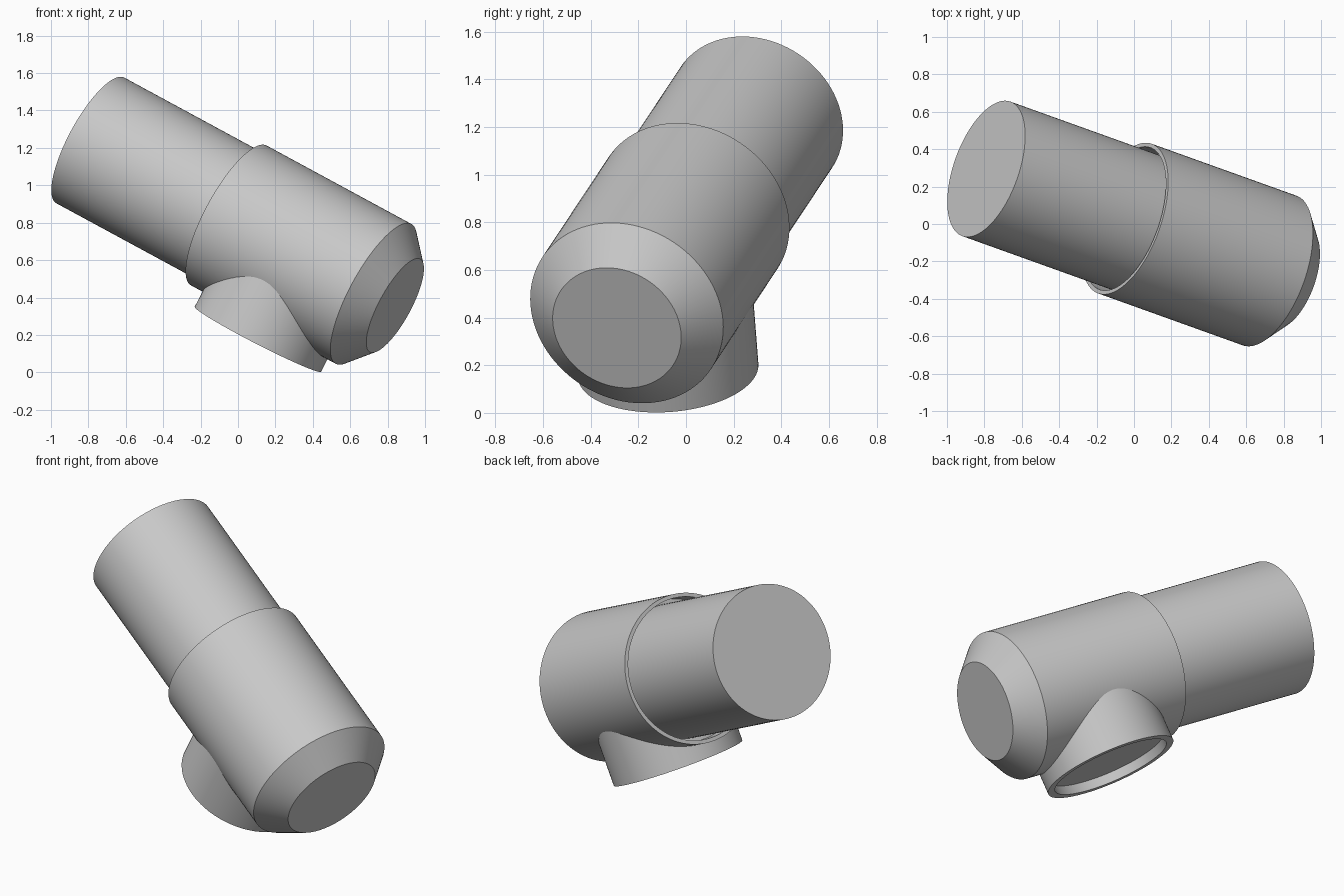
import bpy, bmesh, math
from mathutils import Vector, Matrix

cube = bpy.data.objects.get("Cube")
if cube:
    bpy.data.objects.remove(cube, do_unlink=True)

GREY = (0.58, 0.58, 0.58, 1.0)
grey = bpy.data.materials.new("plain grey")
grey.use_nodes = True
grey.diffuse_color = GREY
grey.node_tree.nodes["Principled BSDF"].inputs["Base Color"].default_value = GREY

# Main axis runs from the tapered cap up to the far pipe end
cap_centre = Vector((0.84, -0.29, 0.357))
pipe_end = Vector((-0.79, 0.295, 1.24))
length = (pipe_end - cap_centre).length
axis = (pipe_end - cap_centre).normalized()

# Branch axis is square to the main axis
branch = Vector((-0.456, 0.069, -0.887))
branch = (branch - axis * branch.dot(axis)).normalized()
branch_origin = cap_centre + axis * 0.598


def turned(name, profile, origin, direction, sides=96):
    """Spin a (radius, distance) profile about an axis."""
    bm = bmesh.new()
    verts = [bm.verts.new((r, 0, d)) for r, d in profile]
    edges = [bm.edges.new(pair) for pair in zip(verts, verts[1:])]
    bmesh.ops.spin(bm, geom=verts + edges, cent=(0, 0, 0), axis=(0, 0, 1),
                   angle=2 * math.pi, steps=sides, use_duplicate=False)
    bmesh.ops.remove_doubles(bm, verts=bm.verts, dist=0.0001)
    bmesh.ops.recalc_face_normals(bm, faces=bm.faces)
    turn = Vector((0, 0, 1)).rotation_difference(direction).to_matrix().to_4x4()
    bm.transform(Matrix.Translation(origin) @ turn)
    mesh = bpy.data.meshes.new(name)
    bm.to_mesh(mesh)
    bm.free()
    mesh.materials.append(grey)
    obj = bpy.data.objects.new(name, mesh)
    bpy.context.collection.objects.link(obj)
    bpy.ops.object.select_all(action='DESELECT')
    obj.select_set(True)
    bpy.context.view_layer.objects.active = obj
    bpy.ops.object.shade_smooth_by_angle(angle=math.radians(30))
    return obj


# Fitting body: tapered cap, straight wall and a socket for the pipe
turned("fitting_body", [(0, 0), (0.283, 0), (0.425, 0.137), (0.425, 1.06),
                        (0.403, 1.06), (0.403, 0.94), (0, 0.94)],
       cap_centre, axis)

# Closed pipe seated in the socket
turned("pipe", [(0, 0.9), (0.382, 0.9), (0.382, length), (0, length)],
       cap_centre, axis)

# Side outlet with a shallow recessed mouth
turned("side_outlet", [(0, 0.17), (0.38, 0.17), (0.38, 0.509), (0.338, 0.509),
                       (0.338, 0.455), (0, 0.455)],
       branch_origin, branch)
